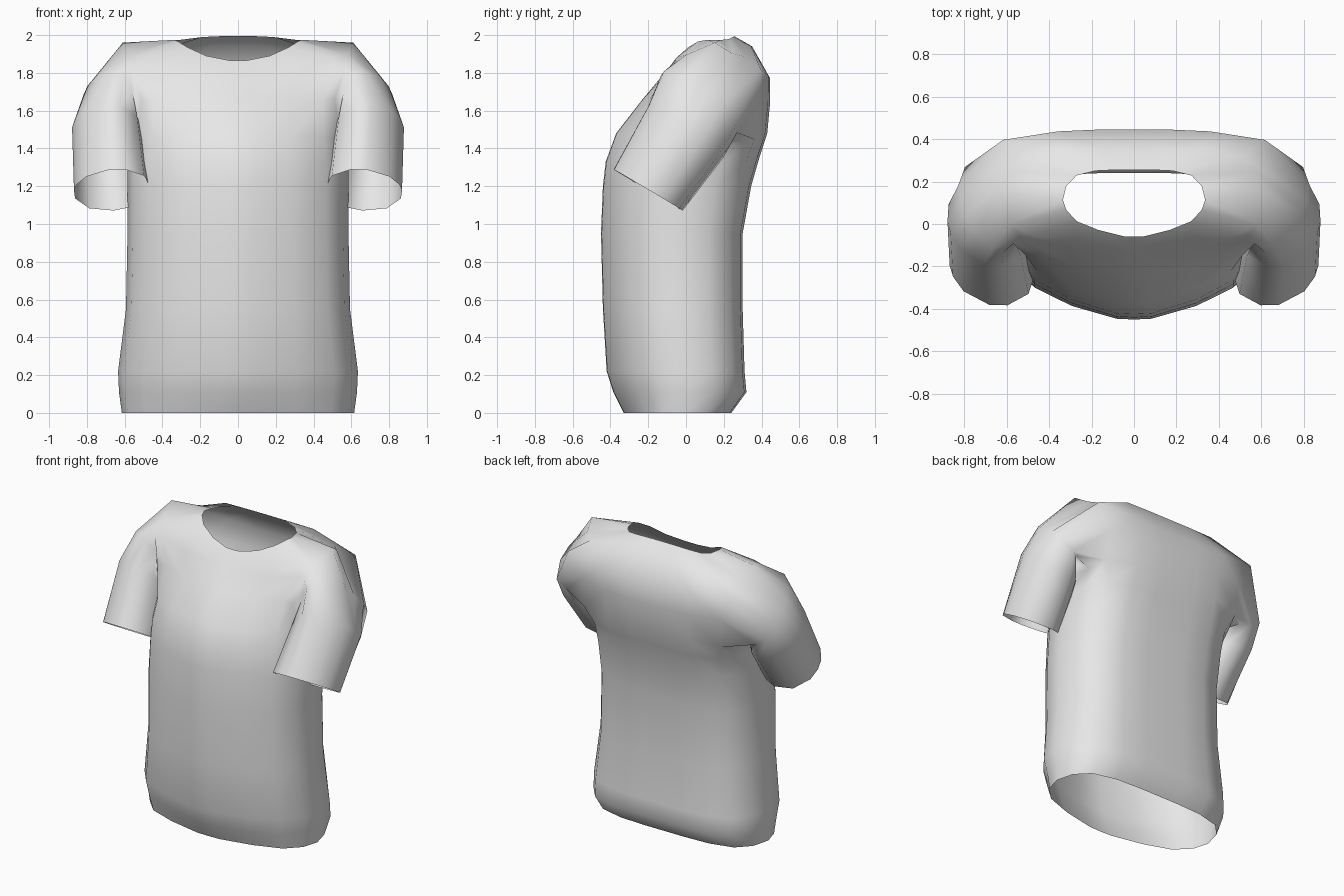
import bpy, bmesh, math
from mathutils import Vector

if "Cube" in bpy.data.objects:
    bpy.data.objects.remove(bpy.data.objects["Cube"])

cloth = bpy.data.materials.new("light grey cloth")
cloth.use_nodes = True
cloth.diffuse_color = (0.8, 0.8, 0.8, 1)
cloth.node_tree.nodes["Principled BSDF"].inputs["Base Color"].default_value = (0.8, 0.8, 0.8, 1)

# Half cross-section of the torso, front centre to back centre
SECTION = [(0, -1), (.14, -.99), (.5, -.83), (.8, -.6), (.95, -.27), (1, .1),
           (.95, .52), (.81, .83), (.55, .97), (.25, 1), (0, 1)]

# Torso rows: z front, z side, z back, half width, y front, y back, front roundness
ROWS = [(0, 0, 0, .615, -.33, .24, 1),
        (.11, .11, .11, .63, -.385, .32, 1),
        (.22, .22, .22, .635, -.42, .31, 1),
        (.55, .55, .55, .593, -.44, .30, 1),
        (.95, .95, .95, .585, -.45, .30, 1),
        (1.2, 1.2, 1.2, .585, -.44, .345, 1),
        (1.33, 1.32, 1.34, .585, -.425, .385, 1),
        (1.48, 1.44, 1.48, .57, -.37, .43, .9),
        (1.66, 1.66, 1.64, .56, -.23, .445, .6),
        (1.78, 1.86, 1.77, .65, -.13, .445, .4),
        (1.83, 1.96, 1.94, .61, -.09, .35, .4),
        (1.865, 1.975, 1.995, .335, -.06, .255, 1.2)]

# Fit of the cloth around the armhole: (row, column) offsets
FIT = {(7, 6): (.03, 0, -.02), (7, 7): (.06, 0, -.01),
       (8, 4): (-.02, -.1, 0), (8, 7): (.07, 0, 0),
       (9, 4): (-.05, -.08, -.02), (9, 7): (.09, 0, 0),
       (10, 3): (0, 0, -.02), (10, 4): (0, 0, -.05),
       (10, 6): (0, 0, -.05), (10, 7): (.02, 0, -.06)}

# Sleeve rings: centre, outward half axis, forward half axis
SLEEVE = [((.69, .075, 1.645), (.13, .05, .03), (-.04, -.2, .16)),
          ((.69, 0, 1.49), (.19, .03, .01), (-.01, -.2, .14)),
          ((.665, -.2, 1.18), (.205, .02, -.01), (-.01, -.185, .11))]

LOW, HIGH, FRONT, BACK = 7, 10, 4, 7      # armhole limits in the torso grid


def torso_point(r, c):
    zf, zs, zb, w, yf, yb, power = ROWS[r]
    fx, fy = SECTION[c]
    if fy < 0:
        fy = -abs(fy) ** power
    t = (fy + 1) / 2
    level = zf + (zb - zf) * t
    z = level + (zs - level) * fx ** 3
    return Vector((w * fx, yf + (yb - yf) * t, z)) + Vector(FIT.get((r, c), (0, 0, 0)))


bm = bmesh.new()

# Torso with an open armhole
grid = [[bm.verts.new(torso_point(r, c)) for c in range(len(SECTION))] for r in range(len(ROWS))]
for r in range(len(ROWS) - 1):
    for c in range(len(SECTION) - 1):
        if LOW <= r < HIGH and FRONT <= c < BACK:
            continue
        bm.faces.new((grid[r][c], grid[r][c + 1], grid[r + 1][c + 1], grid[r + 1][c]))

# Armhole edge: up the front, over the shoulder, down the back, under the arm
hole = [grid[r][FRONT] for r in range(LOW, HIGH)]
hole += [grid[HIGH][c] for c in range(FRONT, BACK)]
hole += [grid[r][BACK] for r in range(HIGH, LOW, -1)]
hole += [grid[LOW][c] for c in range(BACK, FRONT, -1)]
middle = sum((v.co for v in hole), Vector()) / len(hole)
angles = [math.atan2(middle.y - v.co.y, v.co.z - middle.z) + math.pi / 4 for v in hole]

# Sleeve grown from the armhole
previous = hole
for centre, out, ahead in SLEEVE:
    ring = [bm.verts.new(Vector(centre) + Vector(out) * math.cos(a) + Vector(ahead) * math.sin(a))
            for a in angles]
    for i in range(len(ring)):
        j = (i + 1) % len(ring)
        bm.faces.new((previous[i], previous[j], ring[j], ring[i]))
    previous = ring

bmesh.ops.recalc_face_normals(bm, faces=bm.faces)
if sum(f.normal.y * f.calc_center_median().y for f in bm.faces) < 0:
    bmesh.ops.reverse_faces(bm, faces=bm.faces)
for f in bm.faces:
    f.smooth = True

mesh = bpy.data.meshes.new("shirt")
bm.to_mesh(mesh)
bm.free()
mesh.materials.append(cloth)
shirt = bpy.data.objects.new("shirt", mesh)
bpy.context.collection.objects.link(shirt)

# Other half
mirror = shirt.modifiers.new("mirror", "MIRROR")
mirror.use_axis[0] = True
mirror.merge_threshold = .001
